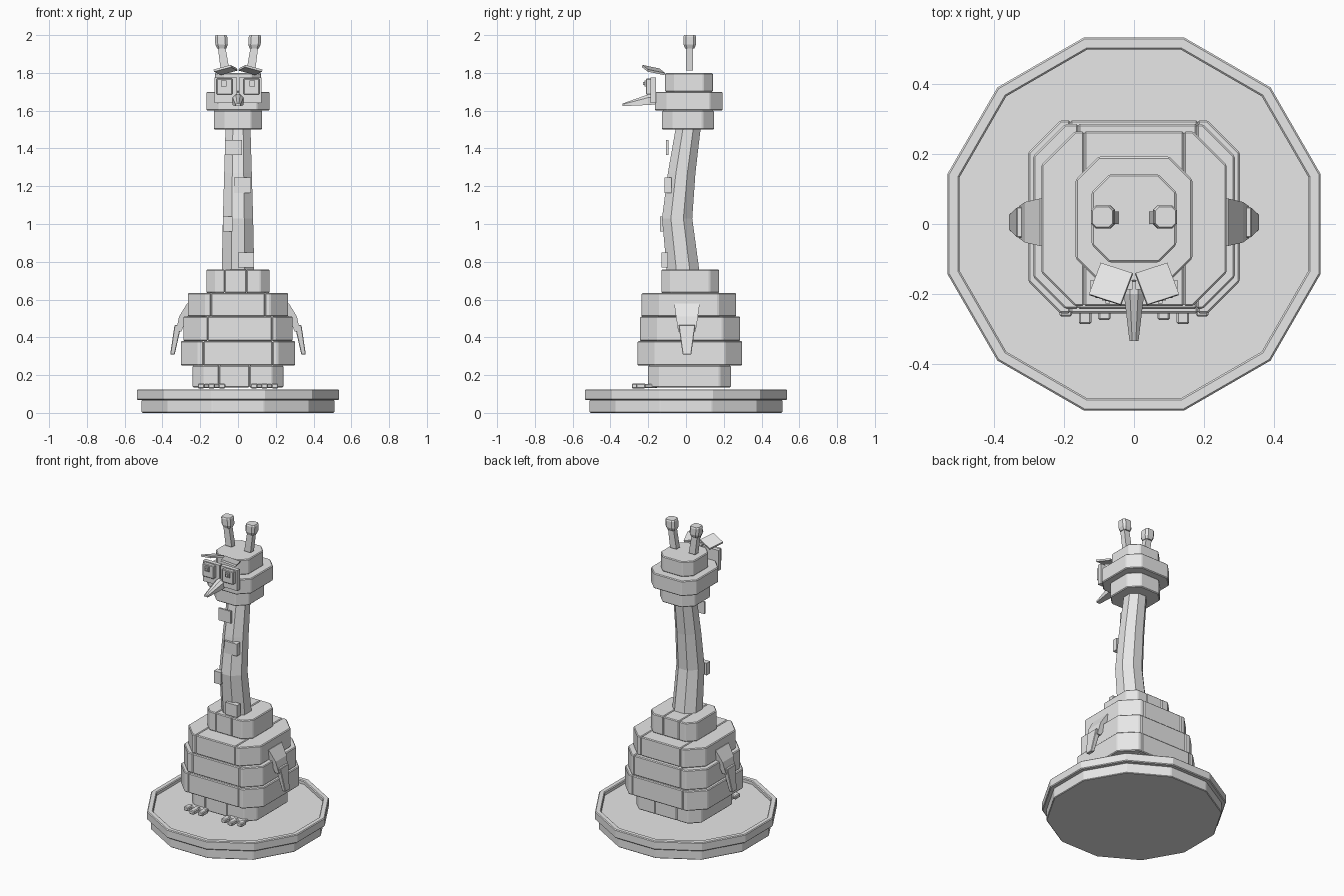
import bpy, math
from mathutils import Matrix, Vector

if "Cube" in bpy.data.objects:
    bpy.data.objects.remove(bpy.data.objects["Cube"])

stone = bpy.data.materials.new("pale_grey_stone")
stone.use_nodes = True
stone.diffuse_color = (0.8, 0.8, 0.8, 1)
stone.node_tree.nodes["Principled BSDF"].inputs["Base Color"].default_value = (0.8, 0.8, 0.8, 1)


def loft(name, rings, bevel=0.0):
    """Skin a closed solid over rings that have equal point counts."""
    n = len(rings[0])
    verts = [p for ring in rings for p in ring]
    faces = [list(range(n))[::-1], [len(verts) - n + i for i in range(n)]]
    for k in range(len(rings) - 1):
        for i in range(n):
            a, b = k * n + i, k * n + (i + 1) % n
            faces.append([a, b, b + n, a + n])
    mesh = bpy.data.meshes.new(name)
    mesh.from_pydata(verts, [], faces)
    mesh.materials.append(stone)
    obj = bpy.data.objects.new(name, mesh)
    bpy.context.collection.objects.link(obj)
    # consistent outward normals
    import bmesh
    bm = bmesh.new()
    bm.from_mesh(mesh)
    bmesh.ops.recalc_face_normals(bm, faces=bm.faces)
    bm.to_mesh(mesh)
    bm.free()
    if bevel:
        mod = obj.modifiers.new("edge", "BEVEL")
        mod.width, mod.segments = bevel, 1
        mod.limit_method, mod.angle_limit = "ANGLE", math.radians(25)
    return obj


def at(points, z):
    return [(x, y, z) for x, y in points]


def octagon(hx, y0, y1, c, cx=0.0):
    return [(cx - hx + c, y0), (cx + hx - c, y0), (cx + hx, y0 + c), (cx + hx, y1 - c),
            (cx + hx - c, y1), (cx - hx + c, y1), (cx - hx, y1 - c), (cx - hx, y0 + c)]


def box(name, x0, x1, y0, y1, z0, z1, bevel=0.0):
    base = [(x0, y0), (x1, y0), (x1, y1), (x0, y1)]
    return loft(name, [at(base, z0), at(base, z1)], bevel)


def tier(name, hx, y0, y1, c, z0, z1, s0, s1):
    """Chamfered course of masonry split by two seams at x = s0 and s1."""
    o = octagon(hx, y0, y1, c)
    middle = [(s0, y0), (s1, y0), (s1, y1), (s0, y1)]
    right = [(s0, y1), o[5], o[6], o[7], o[0], (s0, y0)]
    left = [(s1, y0), o[1], o[2], o[3], o[4], (s1, y1)]
    for part, poly in (("middle", middle), ("right", right), ("left", left)):
        loft(f"{name}_{part}", [at(poly, z0), at(poly, z1)], 0.005)


# Twelve-sided plinth with a shallow recess
def dodecagon(r, z):
    return [(r * math.cos(math.radians(15 + 30 * i)), r * math.sin(math.radians(15 + 30 * i)), z)
            for i in range(12)]


loft("plinth_foot", [dodecagon(0.528, 0), dodecagon(0.528, 0.07)], 0.004)
loft("plinth_rim", [dodecagon(r, z) for r, z in (
    (0.52, 0.068), (0.548, 0.068), (0.553, 0.073), (0.553, 0.12), (0.548, 0.125),
    (0.522, 0.125), (0.517, 0.12), (0.517, 0.102))])

# Stepped body
tier("body_base", 0.24, -0.2, 0.238, 0.06, 0.135, 0.25, -0.1, 0.06)
tier("body_lower", 0.303, -0.256, 0.297, 0.092, 0.25, 0.38, -0.183, 0.183)
tier("body_middle", 0.289, -0.243, 0.286, 0.092, 0.38, 0.51, -0.16, 0.18)
tier("body_upper", 0.265, -0.235, 0.265, 0.095, 0.51, 0.635, -0.143, 0.143)
tier("shoulders", 0.168, -0.13, 0.175, 0.05, 0.635, 0.76, -0.07, 0.045)

# Bent octagonal neck
neck = []
for z, cy, h in ((0.75, -0.015, 0.086), (1.03, -0.047, 0.08), (1.27, -0.023, 0.073), (1.51, 0.012, 0.066)):
    neck.append(at(octagon(h, cy - h, cy + h, h * 0.586), z))
loft("neck", neck)

# Loose plates down the front of the neck
for name, x0, x1, y0, z0 in (("top", -0.07, 0.02, -0.105, 1.365), ("upper", -0.02, 0.07, -0.113, 1.165),
                             ("lower", -0.08, -0.03, -0.137, 0.96), ("bottom", 0.0, 0.085, -0.13, 0.77)):
    box(f"neck_plate_{name}", x0, x1, y0, y0 + (0.012 if name == "top" else 0.035), z0, z0 + 0.08)

# Three-tier head
for name, hx, y0, y1, c, z0, z1 in (("jaw", 0.128, -0.127, 0.148, 0.06, 1.5, 1.6),
                                    ("brow_band", 0.167, -0.165, 0.193, 0.066, 1.6, 1.7),
                                    ("crown", 0.121, -0.11, 0.142, 0.05, 1.7, 1.8)):
    o = octagon(hx, y0, y1, c)
    loft(f"head_{name}", [at(o, z0), at(o, z1)], 0.005)


def section(cx, cy, z, hx, hy):
    return [(cx - hx, cy - hy, z), (cx + hx, cy - hy, z), (cx + hx, cy + hy, z), (cx - hx, cy + hy, z)]


# Beak
loft("beak", [[(-w, y, z - h), (w, y, z - h), (w, y, z + h * 0.4), (w * 0.4, y, z + h), (-w * 0.4, y, z + h),
               (-w, y, z + h * 0.4)]
              for y, z, w, h in ((-0.15, 1.66, 0.02, 0.026), (-0.2, 1.658, 0.029, 0.028),
                                 (-0.335, 1.631, 0.013, 0.007))])

for side, s in (("left", 1), ("right", -1)):
    def sided_box(name, x0, x1, *rest):
        box(f"{side}_{name}", min(s * x0, s * x1), max(s * x0, s * x1), *rest)

    # Eyes
    sided_box("face_plate", 0.004, 0.125, -0.187, -0.16, 1.64, 1.775)
    sided_box("eye", 0.03, 0.113, -0.212, -0.185, 1.685, 1.77, 0.004)
    sided_box("pupil_frame", 0.06, 0.09, -0.221, -0.21, 1.728, 1.76)
    sided_box("pupil", 0.068, 0.082, -0.228, -0.22, 1.736, 1.752)

    # Tilted eyebrow slab
    turn = (Matrix.Rotation(s * math.radians(10), 3, "Y") @ Matrix.Rotation(math.radians(-15), 3, "X")
            @ Matrix.Rotation(s * math.radians(18), 3, "Z"))
    slab = [[Vector((s * 0.066, -0.172, 1.815)) + turn @ Vector(p) for p in section(0, 0, z, 0.049, 0.049)]
            for z in (-0.006, 0.006)]
    loft(f"{side}_eyebrow", slab)

    # Horn with faceted cap
    loft(f"{side}_horn_stem", [section(s * 0.068, 0.018, 1.812, 0.023, 0.018),
                               section(s * 0.088, 0.018, 1.945, 0.02, 0.018)])
    loft(f"{side}_horn_cap", [at(octagon(h, 0.02 - h, 0.02 + h, h * 0.4, s * cx), z) for cx, h, z in (
        (0.086, 0.025, 1.93), (0.087, 0.033, 1.95), (0.09, 0.033, 1.992), (0.09, 0.029, 2.0))])

    # Two-piece wing
    loft(f"{side}_wing_upper", [section(s * x, 0.005, z, hx, hy) for x, z, hx, hy in (
        (0.255, 0.58, 0.014, 0.068), (0.288, 0.51, 0.024, 0.058), (0.315, 0.43, 0.014, 0.046))])
    loft(f"{side}_wing_tip", [section(s * x, 0.005, z, hx, hy) for x, z, hx, hy in (
        (0.318, 0.465, 0.018, 0.044), (0.347, 0.31, 0.012, 0.023))], 0.003)

    # Foot with three toes
    sided_box("foot", 0.075, 0.2, -0.235, -0.15, 0.132, 0.152, 0.004)
    for name, x, tip in (("inner", 0.085, -0.275), ("middle", 0.14, -0.287), ("outer", 0.195, -0.265)):
        sided_box(f"{name}_toe", x - 0.018, x + 0.018, tip, -0.215, 0.13, 0.156, 0.005)
